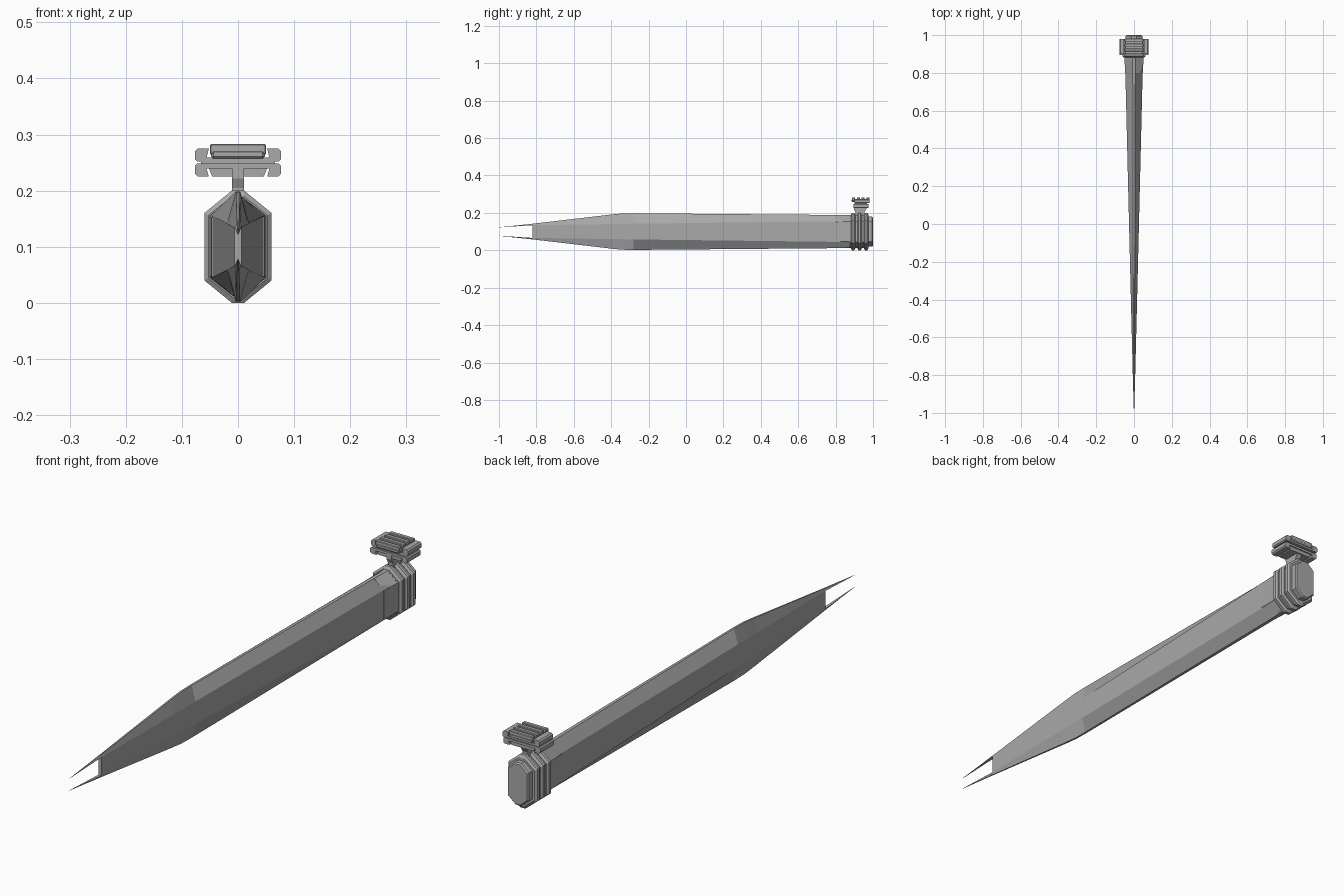
import bpy, bmesh

if "Cube" in bpy.data.objects:
    bpy.data.objects.remove(bpy.data.objects["Cube"])

steel = bpy.data.materials.new("grey steel")
steel.use_nodes = True
GREY = (0.4, 0.4, 0.4, 1)
steel.diffuse_color = GREY
steel.node_tree.nodes["Principled BSDF"].inputs["Base Color"].default_value = GREY


def loft(name, rings):
    """Join equal rings of points into a closed solid."""
    bm = bmesh.new()
    loops = [[bm.verts.new(p) for p in ring] for ring in rings]
    n = len(loops[0])
    for a, b in zip(loops, loops[1:]):
        for i in range(n):
            j = (i + 1) % n
            bm.faces.new((a[i], a[j], b[j], b[i]))
    bm.faces.new(loops[0])
    bm.faces.new(loops[-1])
    bmesh.ops.recalc_face_normals(bm, faces=bm.faces)
    mesh = bpy.data.meshes.new(name)
    bm.to_mesh(mesh)
    bm.free()
    mesh.materials.append(steel)
    ob = bpy.data.objects.new(name, mesh)
    bpy.context.collection.objects.link(ob)
    return ob


def section(y, side, shoulder, ridge, peak, mid=0.1):
    """Eight-sided ring: half widths at sides and ridge, half heights."""
    half = [(ridge, peak), (side, shoulder), (side, -shoulder), (ridge, -peak)]
    pts = half + [(-x, z) for x, z in reversed(half)]
    return [(x, y, mid + z) for x, z in pts]


def extrude(name, profile, y0, y1):
    """Extrude an x-z profile along y."""
    return loft(name, [[(x, y, z) for x, z in profile] for y in (y0, y1)])


def mirrored(half):
    return half + [(-x, z) for x, z in reversed(half)]


def box(name, x, y0, y1, z0, z1, bevel=0.0):
    ob = extrude(name, [(-x, z0), (x, z0), (x, z1), (-x, z1)], y0, y1)
    if bevel:
        mod = ob.modifiers.new("Bevel", "BEVEL")
        mod.width, mod.segments = bevel, 1
    return ob


# Blade body, tapering forward to the notch
loft("blade", [
    section(0.89, 0.048, 0.056, 0.007, 0.088),
    section(-0.28, 0.0195, 0.042, 0.004, 0.098),
    section(-0.34, 0.018, 0.041, 0.0038, 0.097),
    section(-0.40, 0.0165, 0.040, 0.0035, 0.091),
    section(-0.82, 0.006, 0.034, 0.002, 0.042),
])

# Twin points either side of the notch
for name, s in (("upper_point", 1), ("lower_point", -1)):
    def prong(y, w, inner, r, outer):
        return [(x, y, 0.1 + s * z) for x, z in
                ((-w, inner), (w, inner), (r, outer), (-r, outer))]
    loft(name, [prong(-0.82, 0.006, 0.034, 0.002, 0.042),
                prong(-1.0, 0.0006, 0.0222, 0.0003, 0.0228)])

# Raised sleeve at the root of the blade
loft("blade_sleeve", [section(0.80, 0.0475, 0.052, 0.007, 0.0875),
                      section(0.89, 0.0505, 0.055, 0.008, 0.0885)])

# Collar: core, three bevelled fins and end cap
loft("collar_core", [section(0.875, 0.051, 0.055, 0.009, 0.088),
                     section(0.975, 0.051, 0.055, 0.009, 0.088)])
for i, y in enumerate((0.893, 0.928, 0.963)):
    loft(f"collar_fin_{i + 1}", [
        section(y - 0.012, 0.053, 0.056, 0.010, 0.090),
        section(y - 0.006, 0.060, 0.060, 0.011, 0.100),
        section(y + 0.006, 0.060, 0.060, 0.011, 0.100),
        section(y + 0.012, 0.053, 0.056, 0.010, 0.090)])
loft("end_cap", [section(0.97, 0.044, 0.053, 0.012, 0.080),
                 section(0.995, 0.044, 0.053, 0.012, 0.080),
                 section(1.0, 0.040, 0.050, 0.011, 0.075)])

# Post flaring up into the mount
loft("mount_post", [
    [(-0.011, a, z), (0.011, a, z), (0.011, b, z), (-0.011, b, z)]
    for a, b, z in ((0.905, 0.955, 0.18), (0.905, 0.955, 0.205),
                    (0.897, 0.965, 0.222), (0.897, 0.965, 0.24))])

# Lower clamp: plate with hooks turned down and a tapered centre
hook = [(0.056, 0.239), (0.052, 0.225), (0.072, 0.225), (0.077, 0.230),
        (0.077, 0.244), (0.073, 0.248)]
extrude("lower_clamp", mirrored([(0.046, 0.239)] + hook), 0.895, 0.975)
extrude("lower_clamp_centre", mirrored(
    [(0.046, 0.225), (0.052, 0.240)]), 0.900, 0.970)

# Web between the clamps
box("clamp_web", 0.066, 0.902, 0.968, 0.246, 0.254)

# Upper clamp: plate with hooks turned up
hook = [(0.073, 0.252), (0.077, 0.256), (0.077, 0.270), (0.072, 0.275),
        (0.052, 0.275), (0.056, 0.259)]
extrude("upper_clamp", mirrored(hook), 0.900, 0.980)

# Top rail with raised cross ribs
box("top_rail", 0.048, 0.886, 0.982, 0.257, 0.273, 0.004)
for i in range(4):
    y = 0.895 + i * 0.026
    box(f"rail_rib_{i + 1}", 0.05, y - 0.008, y + 0.008, 0.264, 0.283, 0.002)
